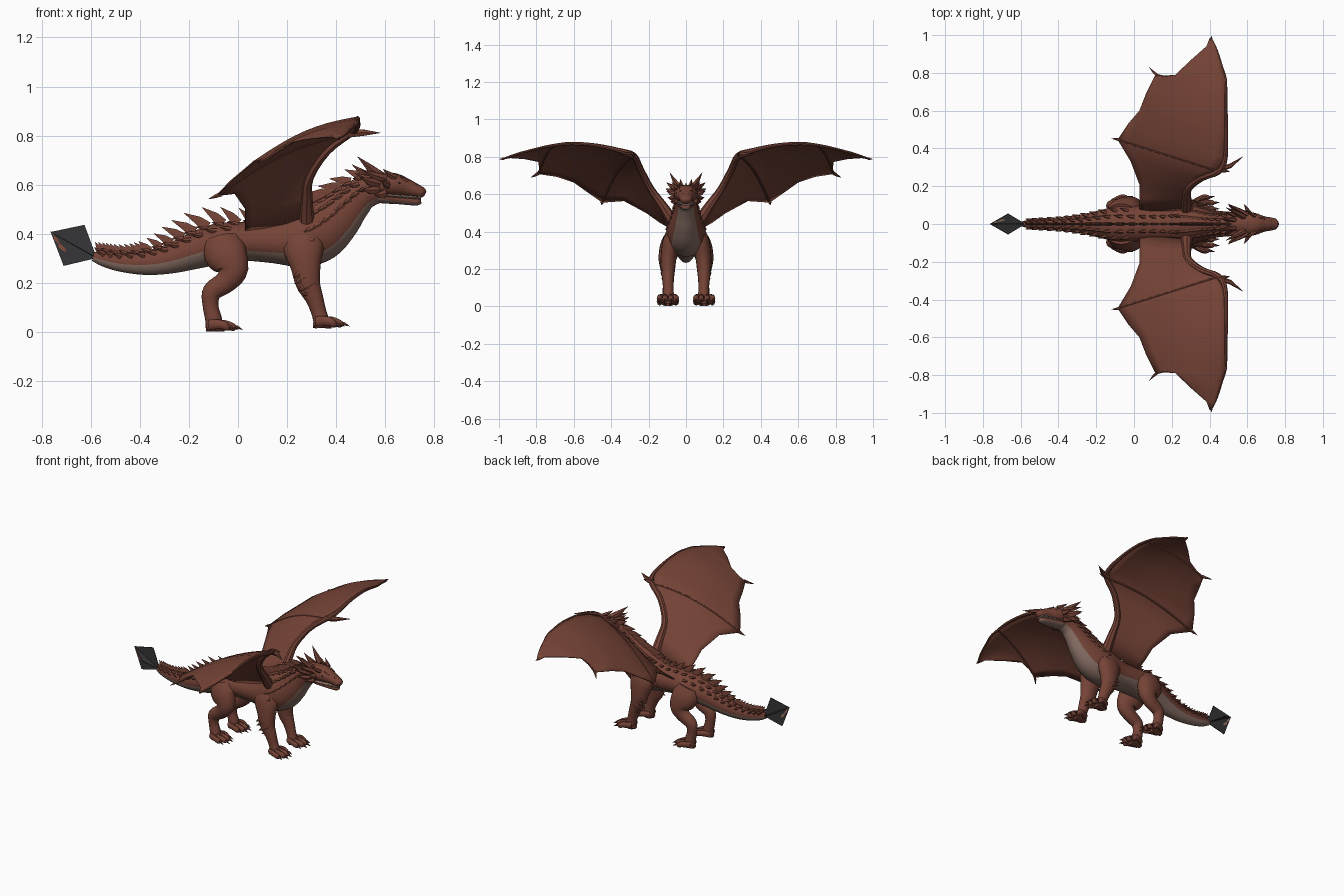
import bpy, bmesh, math
from mathutils import Vector

if "Cube" in bpy.data.objects:
    bpy.data.objects.remove(bpy.data.objects["Cube"])


def material(name, rgb):
    m = bpy.data.materials.new(name)
    m.diffuse_color = (*rgb, 1)
    m.use_nodes = True
    m.node_tree.nodes["Principled BSDF"].inputs["Base Color"].default_value = m.diffuse_color
    return m


HIDE = material("red brown hide", (0.178, 0.056, 0.037))
BELLY = material("grey belly", (0.235, 0.15, 0.122))
DARK = material("charcoal", (0.037, 0.036, 0.038))
CLAW = material("dark claw", (0.13, 0.045, 0.032))
EMBER = material("ember", (0.24, 0.075, 0.045))
TAN = material("tan", (0.34, 0.18, 0.12))
TOOTH = material("tooth", (0.42, 0.36, 0.3))


def curve(pts, k=4):
    """Catmull-Rom resampling of equal-length tuples."""
    out = []
    for i in range(len(pts) - 1):
        a, b, c, d = pts[max(i - 1, 0)], pts[i], pts[i + 1], pts[min(i + 2, len(pts) - 1)]
        for j in range(k):
            t = j / k
            out.append(tuple(0.5 * (2 * q + (r - p) * t + (2 * p - 5 * q + 4 * r - s) * t * t
                       + (3 * q - p - 3 * r + s) * t ** 3) for p, q, r, s in zip(a, b, c, d)))
    return out + [tuple(pts[-1])]


def frame(pts, i):
    """Tangent, side and up directions of a path at sample i."""
    t = (Vector(pts[min(i + 1, len(pts) - 1)][:3]) - Vector(pts[max(i - 1, 0)][:3])).normalized()
    whole = (Vector(pts[-1][:3]) - Vector(pts[0][:3])).normalized()
    ref = Vector((1, 0, 0)) if abs(whole.y) > 0.75 else Vector((0, 1, 0))
    side = (ref - t * ref.dot(t)).normalized()
    return t, side, t.cross(side)


def loft(bm, pts, n=10, belly=lambda x: 0):
    """Tube through (x, y, z, side radius, up radius); faces near the bottom get slot 1."""
    rings = []
    for i, p in enumerate(pts):
        t, side, up = frame(pts, i)
        rings.append([bm.verts.new(Vector(p[:3]) + side * p[3] * math.cos(2 * math.pi * k / n)
                      + up * p[4] * math.sin(2 * math.pi * k / n)) for k in range(n)])
    for i, (a, b) in enumerate(zip(rings, rings[1:])):
        for k in range(n):
            f = bm.faces.new((a[k], a[(k + 1) % n], b[(k + 1) % n], b[k]))
            f.material_index = int(abs((k + 0.5) / n - 0.75) * 360 < belly(pts[i][0]))
    bm.faces.new(rings[0][::-1])
    bm.faces.new(rings[-1])


def finish(name, bm, mats, angle=40, recalc=True):
    if recalc:
        bmesh.ops.recalc_face_normals(bm, faces=bm.faces)
    me = bpy.data.meshes.new(name)
    bm.to_mesh(me)
    bm.free()
    for m in mats:
        me.materials.append(m)
    ob = bpy.data.objects.new(name, me)
    bpy.context.collection.objects.link(ob)
    if angle:
        bpy.ops.object.select_all(action='DESELECT')
        ob.select_set(True)
        bpy.context.view_layer.objects.active = ob
        bpy.ops.object.shade_smooth_by_angle(angle=math.radians(angle))
    return ob


def tubes(name, paths, mats, n=10, belly=lambda x: 0, angle=40):
    bm = bmesh.new()
    for p in paths:
        loft(bm, p, n, belly)
    return finish(name, bm, mats, angle)


def spike(p, d, length, r, thin=0.5, bend=(0, 0, 0)):
    """Curved thorn path."""
    p, d, bend = Vector(p), Vector(d).normalized(), Vector(bend)
    return [(*(p + d * length * t + bend * t * t), r * w * thin, r * w)
            for t, w in ((0, 1), (0.45, 0.75), (1, 0.04))]


# Body, tail and neck in one sweep: x, z, half width, half height
spine = curve([(x, 0, z, w, h) for x, z, w, h in (
    (-.59, .308, .014, .018), (-.55, .299, .024, .030), (-.48, .285, .030, .038),
    (-.38, .282, .038, .049), (-.28, .298, .051, .06), (-.18, .330, .073, .074),
    (-.08, .360, .098, .083), (.03, .370, .095, .080), (.14, .368, .095, .087),
    (.25, .378, .106, .115), (.33, .410, .098, .122), (.40, .465, .078, .104),
    (.455, .52, .062, .084), (.51, .565, .054, .068), (.57, .585, .052, .058))])
tubes("body", [spine], [HIDE, BELLY], 36, lambda x: 78 if x < -.15 else 64 if x < .2 else 50)

# Head and lower jaw
tubes("head", [curve([(x, 0, z, w, h) for x, z, w, h in (
    (.50, .60, .03, .03), (.54, .603, .055, .045), (.60, .602, .064, .048), (.645, .598, .057, .047),
    (.69, .587, .041, .036), (.73, .574, .034, .027), (.752, .567, .027, .021), (.762, .562, .01, .01))])],
    [HIDE], 16)
tubes("jaw", [curve([(x, 0, z, w, h) for x, z, w, h in (
    (.53, .565, .03, .03), (.59, .552, .046, .028), (.65, .541, .039, .020), (.71, .534, .030, .018),
    (.736, .531, .023, .014), (.746, .531, .008, .006))])], [HIDE, BELLY], 18, lambda x: 75)
tubes("gums", [[(.61, 0, .556, .051, .010), (.65, 0, .553, .045, .010), (.70, 0, .549, .035, .009),
                (.745, 0, .547, .023, .008)]], [BELLY], 12)
tubes("teeth", [spike((x, s * y, .556), (0, 0, -1), .016, .005, 1)
                for s in (-1, 1) for x, y in ((.66, .043), (.69, .036), (.715, .031), (.738, .023))],
      [TOOTH], 6)
tubes("eyes", [[(.650, s * .047, .608, .004, .005), (.656, s * .047, .608, .008, .005),
                (.663, s * .045, .606, .004, .003)] for s in (-1, 1)], [DARK], 8)

# Horns, brow ridges and cheek frill
horns = []
for s in (-1, 1):
    for p, d, length, r in (
            ((.58, .038, .635), (-.8, .42, .58), .125, .023), ((.60, .05, .625), (-1, .55, .25), .115, .02),
            ((.57, .05, .605), (-.75, .6, .14), .095, .024), ((.57, .05, .58), (-.8, .55, -.12), .085, .022),
            ((.60, .05, .565), (-.8, .55, -.3), .06, .018), ((.64, .042, .63), (-.8, .55, .35), .065, .016),
            ((.61, .058, .60), (-.5, .85, .1), .055, .018), ((.69, .028, .612), (-.9, .2, .4), .035, .009),
            ((.535, .02, .635), (-.9, .15, .45), .08, .018), ((.55, .04, .62), (-1, .35, .2), .08, .018),
            ((.735, .015, .585), (-.6, .2, .5), .016, .007)):
        horns.append(spike((p[0], s * p[1], p[2]), (d[0], s * d[1], d[2]), length, r, .7, (0, 0, .012)))
tubes("horns", horns, [HIDE], 6, angle=25)


# Back spines and rows of side scales
def on_body(i, deg):
    t, side, up = frame(spine, i)
    a = math.radians(deg)
    n = side * math.sin(a) + up * math.cos(a)
    p = spine[i]
    return Vector(p[:3]) + side * p[3] * .93 * math.sin(a) + up * p[4] * .93 * math.cos(a), n, t


ridge, scales = [], []
for i in range(3, len(spine) - 3):
    x = spine[i][0]
    big = .04 + .055 * math.exp(-((x + .1) / .2) ** 2) + .045 * math.exp(-((x - .42) / .15) ** 2)
    p, n, t = on_body(i, 0)
    if i % 2 or x < -.35:
        ridge.append(spike(p, n - t * .65, big, .009 + big * .19, .35, -t * big * .25))
    for s in (-1, 1):
        rows = (24, 50, 78) if x > .3 else (24, 48) if x < -.02 else (24,)
        for j, deg in enumerate(rows):
            if (i + j) % 2:
                p, n, t = on_body(i, s * deg)
                scales.append(spike(p, n * .5 - t, .025 + big * .25, .013, .9))
tubes("back_spines", ridge, [HIDE], 6, angle=25)
tubes("side_scales", scales, [HIDE], 6, angle=25)

# Legs, toes and claws
for s, tag in ((-1, "near"), (1, "far")):
    hind = [(-.065, .06, .38, .05, .075), (-.05, .083, .32, .056, .088), (-.02, .10, .255, .047, .062),
            (-.05, .10, .205, .038, .046), (-.105, .098, .165, .032, .04), (-.112, .096, .11, .028, .032),
            (-.10, .096, .055, .032, .034), (-.095, .096, .012, .034, .036)]
    front = [(.255, .05, .41, .042, .07), (.265, .076, .35, .048, .085), (.275, .092, .27, .043, .062),
             (.285, .096, .20, .038, .05), (.31, .096, .14, .031, .037), (.328, .094, .085, .028, .031),
             (.338, .094, .05, .031, .032), (.345, .094, .022, .032, .032)]
    for name, leg, ax, z0 in (("hind", hind, -.095, .0), ("front", front, .34, .014)):
        tubes(f"{name}_leg_{tag}", [curve([(x, s * y, z, a, b) for x, y, z, a, b in leg])], [HIDE], 16)
        toes, claws = [], []
        for dy, reach in ((-.042, .055), (-.014, .075), (.016, .075), (.044, .05)):
            y0, y1 = s * (.096 + dy * .5), s * (.096 + dy)
            toes.append(curve([(ax - .02, y0, z0 + .03, .014, .022), (ax + reach * .5, y1, z0 + .032, .015, .019),
                               (ax + reach, y1, z0 + .02, .014, .016), (ax + reach + .012, y1, z0 + .017, .006, .008)], 3))
            claws.append(spike((ax + reach, y1, z0 + .022), (1, s * dy * 4, .05), .04, .01, .8, (0, 0, -.014)))
        toes.append([(ax - .035, s * .096, z0 + .014, .016, .012), (ax + .04, s * .096, z0 + .017, .04, .016)])
        tubes(f"{name}_toes_{tag}", toes, [HIDE], 10)
        tubes(f"{name}_claws_{tag}", claws, [CLAW], 6)
    # Pointed scales on elbow and shoulder
    tufts = [spike((x, s * y, z), (-.7, s * .3, -.45), .045, .015, .6) for x, y, z in (
        (.26, .118, .245), (.265, .118, .22), (.28, .118, .19), (.30, .115, .17), (.30, .12, .24),
        (.31, .12, .20), (.31, .105, .38), (.33, .095, .34))]
    tubes(f"leg_scales_{tag}", tufts, [HIDE], 6, angle=25)

# Wings: leading edge and trailing edge pairs from shoulder to tip
LEAD = [(.28, .07, .46), (.28, .13, .55), (.29, .19, .635), (.36, .245, .74), (.45, .28, .81),
        (.483, .35, .836), (.487, .48, .865), (.487, .61, .875), (.486, .70, .866), (.484, .77, .853),
        (.466, .83, .838), (.448, .89, .822), (.43, .94, .805), (.410, .985, .788)]
TRAIL = [(.03, .07, .41), (.03, .14, .45), (.03, .21, .50), (-.015, .33, .565), (-.085, .447, .557),
         (-.03, .53, .615), (.03, .60, .665), (.065, .69, .695), (.115, .79, .71), (.15, .782, .735),
         (.22, .79, .775), (.30, .865, .79), (.385, .94, .795), (.402, .985, .787)]


def wing_point(j, t, s):
    a, b = Vector(LEAD[j]), Vector(TRAIL[j])
    p = a.lerp(b, t)
    p.z += .07 * (a - b).length * math.sin(math.pi * t) * min(1, j / 4)
    p.y *= s
    return p


for s, tag in ((-1, "near"), (1, "far")):
    bm = bmesh.new()
    grid = [[bm.verts.new(wing_point(j, k / 10, s)) for k in range(11)] for j in range(len(LEAD))]
    for a, b in zip(grid, grid[1:]):
        for k in range(10):
            bm.faces.new((a[k], a[k + 1], b[k + 1], b[k]))
    ob = finish(f"wing_membrane_{tag}", bm, [HIDE], 50)
    mod = ob.modifiers.new("thickness", 'SOLIDIFY')
    mod.thickness, mod.offset = .006, 0
    # Arm, leading edge and finger bones
    radii = [.032, .024, .019, .018, .017, .013, .010, .009, .008, .007, .006, .006, .005, .001]
    arm = curve([(x, s * y, z - .004, r, r) for (x, y, z), r in zip(LEAD, radii)], 3)
    fingers = [[(*(wing_point(j, k / 10, s) - Vector((0, 0, drop))), r, r) for k in range(11)]
               for j, r, drop in ((4, .0065, .002), (8, .006, .004))]
    tubes(f"wing_bones_{tag}", [arm] + fingers, [HIDE], 8)
    # Thumb claw and hooked finger tips
    hooks = [spike((.45, s * .29, .81), (1, s * .1, .06), .13, .02, .8, (0, s * .055, -.006)),
             spike((.45, s * .285, .81), (.8, -s * .1, .1), .06, .016, .8),
             spike((.125, s * .785, .715), (-.7, s * .55, -.4), .065, .011, .8, (0, s * .01, 0)),
             spike((.41, s * .97, .79), (0, s * 1, -.1), .028, .008, .8),
             spike((-.07, s * .447, .562), (-1, s * .1, -.4), .055, .011, .8)]
    tubes(f"wing_claws_{tag}", hooks, [HIDE], 6)

# Tail block: two crossed dark cards
ends = [Vector((-.763, 0, .408)), Vector((-.575, 0, .302))]
tall = [Vector((-.625, 0, .437)), Vector((-.71, 0, .27))]
wide = [Vector((-.667, .055, .354)), Vector((-.667, -.055, .354))]
for name, mid in (("tail_card_upright", tall), ("tail_card_flat", wide)):
    bm = bmesh.new()
    bm.faces.new([bm.verts.new(p) for p in (ends[0], mid[0], ends[1], mid[1])])
    card = finish(name, bm, [DARK], 0)
    mod = card.modifiers.new("thickness", 'SOLIDIFY')
    mod.thickness, mod.offset = .004, 0

# Ember streaks on both sides of the upright card and on top of the flat card
STREAKS = (((.03, .04), (.22, .02), (.30, .13), (.12, .12)), ((.22, .10), (.42, .06), (.45, .2), (.3, .24)))
for name, mat, side, along in (
        ("ember_near", EMBER, Vector((0, -.004, 0)), tall[1] - ends[0]),
        ("ember_far", TAN, Vector((0, .004, 0)), tall[1] - ends[0]),
        ("ember_top", TAN, Vector((.0015, 0, .0035)), wide[0] - ends[0])):
    bm = bmesh.new()
    for quad in STREAKS:
        f = bm.faces.new([bm.verts.new(ends[0] + along * a + (ends[1] - ends[0]) * b + side) for a, b in quad])
        f.normal_update()
        if f.normal.dot(side) < 0:
            f.normal_flip()
    finish(name, bm, [mat], 0, False)
